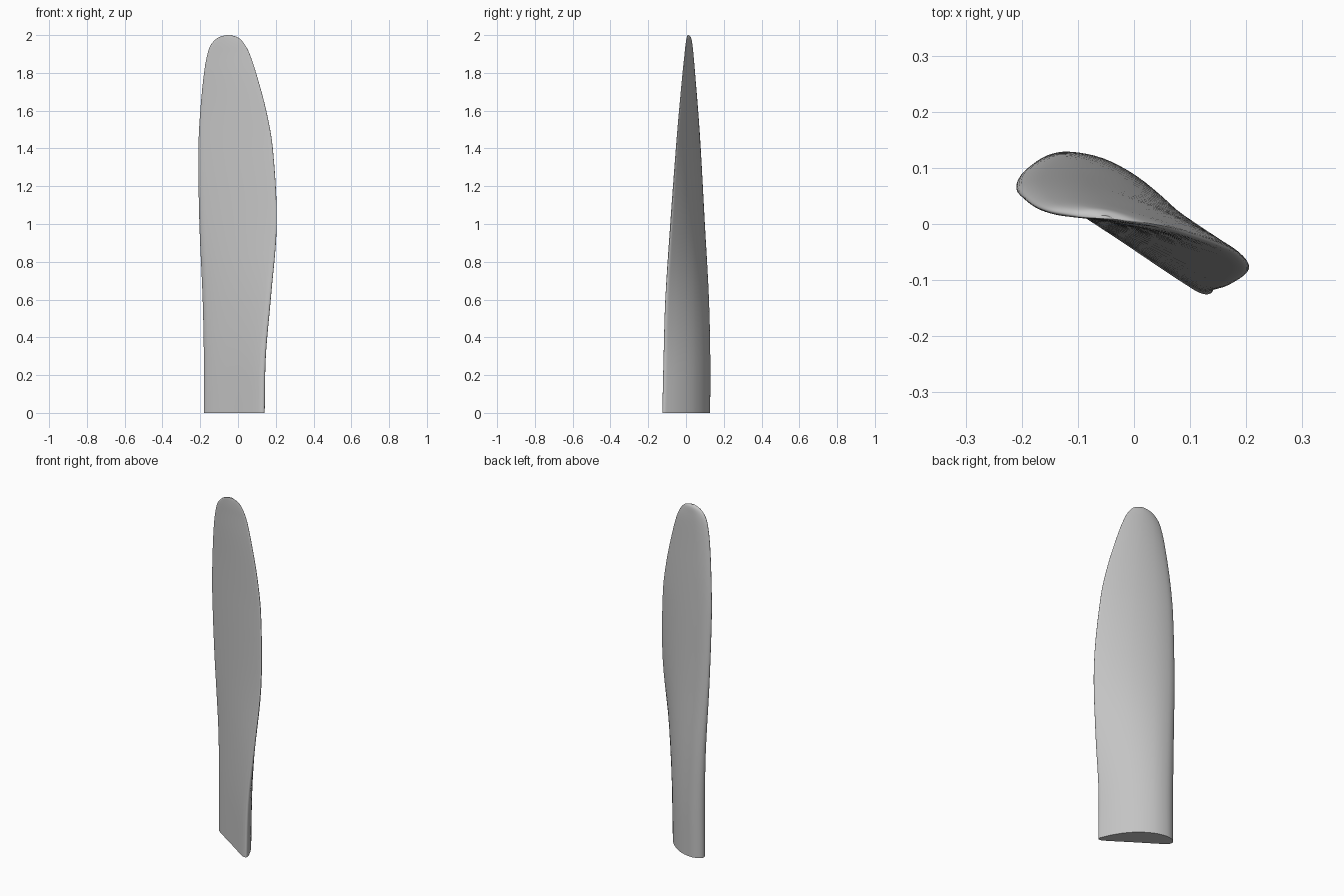
import bpy, bmesh
from mathutils import Vector

cube = bpy.data.objects.get("Cube")
if cube:
    bpy.data.objects.remove(cube)

# Blade stations: height, leading edge x and y, trailing edge x and y, thickness
STATIONS = [
    (0.0, -0.18, 0.10, 0.143, -0.115, 0.11),
    (0.3, -0.18, 0.10, 0.149, -0.108, 0.108),
    (0.6, -0.187, 0.096, 0.175, -0.1, 0.095),
    (1.0, -0.205, 0.08, 0.206, -0.076, 0.07),
    (1.4, -0.21, 0.062, 0.185, -0.048, 0.052),
    (1.6, -0.2, 0.05, 0.15, -0.032, 0.043),
    (1.8, -0.18, 0.034, 0.096, -0.014, 0.034),
    (1.9, -0.162, 0.026, 0.062, -0.004, 0.028),
    (1.95, -0.143, 0.021, 0.036, 0.001, 0.024),
    (1.985, -0.108, 0.016, 0.004, 0.006, 0.018),
    (2.0, -0.065, 0.011, -0.038, 0.01, 0.006),
]

# Airfoil section: along the chord, across the thickness; flat front, convex back
SECTION = [
    (0, 0.25), (0.025, 0.07), (0.09, 0), (0.5, 0), (0.93, 0), (0.985, 0.05),
    (1, 0.16), (0.97, 0.28), (0.8, 0.64), (0.6, 0.91), (0.42, 1),
    (0.25, 0.95), (0.1, 0.74), (0.025, 0.5),
]


def spline(points, steps, closed):
    """Smooth curve through points of any dimension."""
    pts = [Vector(p) for p in points]
    n = len(pts)
    pick = (lambda i: pts[i % n]) if closed else (lambda i: pts[max(0, min(n - 1, i))])
    # chord-length tangents keep uneven spacing smooth
    def tangent(i):
        a, b, c = pick(i - 1), pick(i), pick(i + 1)
        return (c - a) / max((b - a).length + (c - b).length, 1e-6)
    out = []
    for i in range(n if closed else n - 1):
        a, b = pick(i), pick(i + 1)
        length = (b - a).length
        for k in range(steps):
            t = k / steps
            h = t * t * (3 - 2 * t)
            out.append(a * (1 - h) + b * h
                       + tangent(i) * length * t * (1 - t) ** 2
                       - tangent(i + 1) * length * t * t * (1 - t))
    if not closed:
        out.append(pts[-1])
    return out


# Loft the twisted blade
outline = spline(SECTION, 4, True)
bm = bmesh.new()
rings = []
for z, lx, ly, tx, ty, thick in spline(STATIONS, 5, False):
    lead, trail = Vector((lx, ly, z)), Vector((tx, ty, z))
    chord = trail - lead
    normal = Vector((-chord.y, chord.x, 0)).normalized()
    rings.append([bm.verts.new(lead + chord * u + normal * (v - 0.2) * thick)
                  for u, v in outline])
count = len(outline)
for low, high in zip(rings, rings[1:]):
    for i in range(count):
        j = (i + 1) % count
        bm.faces.new((low[i], low[j], high[j], high[i]))

# Flat root and tip caps
bm.faces.new(list(reversed(rings[0])))
bm.faces.new(rings[-1])
bmesh.ops.recalc_face_normals(bm, faces=bm.faces)

mesh = bpy.data.meshes.new("propeller_blade")
bm.to_mesh(mesh)
bm.free()
blade = bpy.data.objects.new("propeller_blade", mesh)
bpy.context.collection.objects.link(blade)

# Plain grey finish
grey = bpy.data.materials.new("light_grey")
grey.use_nodes = True
colour = (0.55, 0.55, 0.55, 1)
grey.diffuse_color = colour
grey.node_tree.nodes["Principled BSDF"].inputs["Base Color"].default_value = colour
mesh.materials.append(grey)

bpy.ops.object.select_all(action="DESELECT")
bpy.context.view_layer.objects.active = blade
blade.select_set(True)
bpy.ops.object.shade_smooth_by_angle(angle=0.7)
